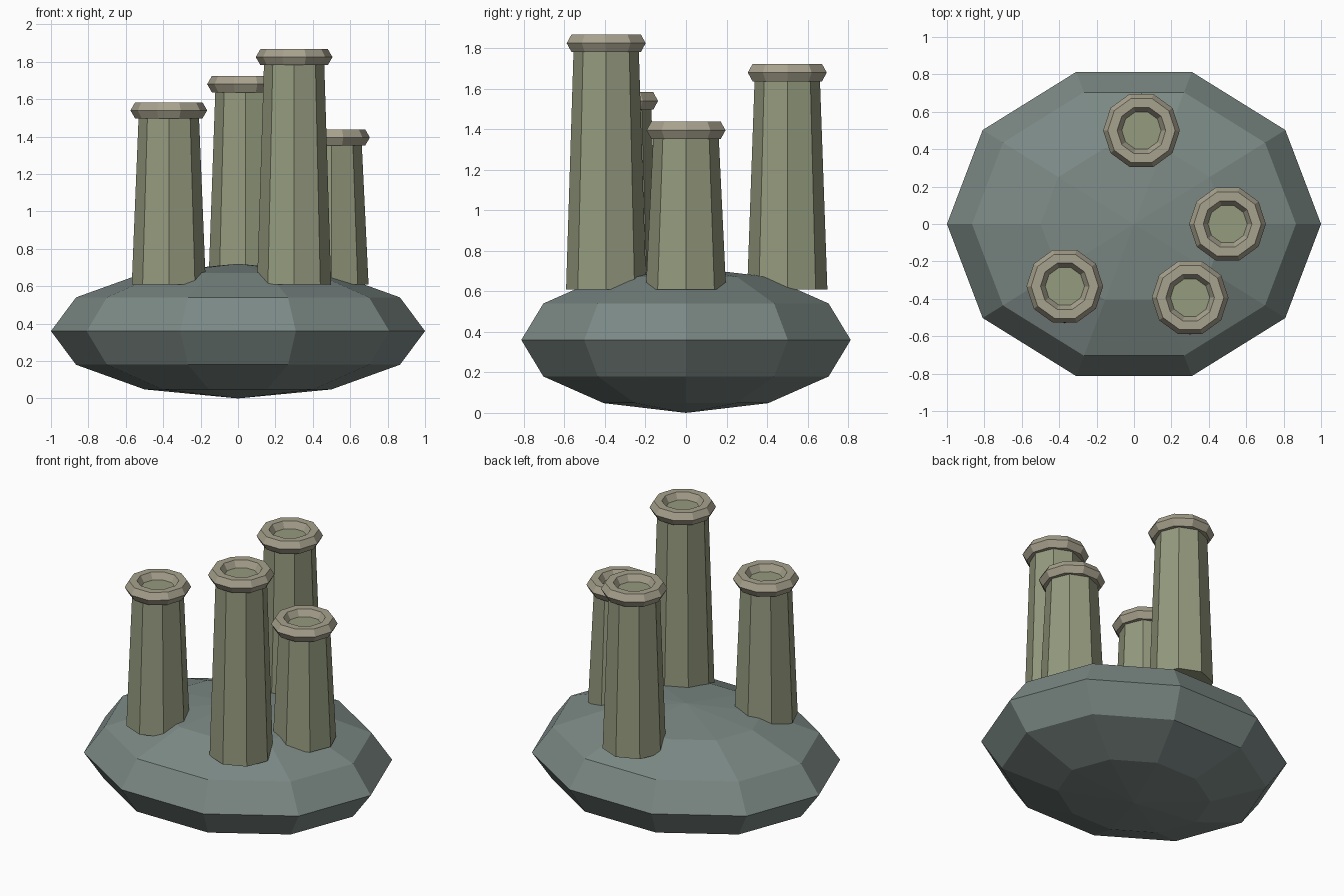
import bpy
from math import sin, cos, pi

if "Cube" in bpy.data.objects:
    bpy.data.objects.remove(bpy.data.objects["Cube"])


def material(name, color):
    m = bpy.data.materials.new(name)
    m.diffuse_color = (*color, 1)
    m.use_nodes = True
    m.node_tree.nodes["Principled BSDF"].inputs["Base Color"].default_value = m.diffuse_color
    return m


STONE = material("dark_stone", (0.20, 0.25, 0.235))
TUBE = material("olive_tube", (0.30, 0.325, 0.21))
RIM = material("pale_rim", (0.39, 0.36, 0.27))


def finish(name, verts, faces, mat, loc):
    me = bpy.data.meshes.new(name)
    me.from_pydata(verts, [], faces)
    me.materials.append(mat)
    ob = bpy.data.objects.new(name, me)
    ob.location = loc
    bpy.context.collection.objects.link(ob)
    return ob


def lathe(name, profile, n, mat, loc, closed=False):
    """Revolve (radius, z) points listed bottom to top; a closed loop gives a ring."""
    k = len(profile)
    verts = [(r * cos(2 * pi * i / n), r * sin(2 * pi * i / n), z)
             for r, z in profile for i in range(n)]
    faces = [(j * n + i, j * n + (i + 1) % n,
              (j + 1) % k * n + (i + 1) % n, (j + 1) % k * n + i)
             for j in range(k if closed else k - 1) for i in range(n)]
    if not closed:
        faces += [tuple(reversed(range(n))), tuple(range((k - 1) * n, k * n))]
    return finish(name, verts, faces, mat, loc)


# rock base: flattened faceted sphere
bpy.ops.mesh.primitive_uv_sphere_add(segments=10, ring_count=6, radius=1)
base = bpy.context.object
base.name = "rock_base"
base.data.materials.append(STONE)
for v in base.data.vertices:
    v.co.x, v.co.y, v.co.z = v.co.x, v.co.y * 0.855, v.co.z * 0.36
# ensure a ring corner lies on the x axis
if max(v.co.x for v in base.data.vertices) < 0.99:
    for v in base.data.vertices:
        x, y = v.co.x, v.co.y / 0.855
        v.co.x, v.co.y = y, -x * 0.855
base.location = (0, 0, 0.36)

# tapered tubes with a faceted ring around each mouth
BOTTOM = 0.61
for i, (x, y, top) in enumerate([(0.5, 0.0, 1.395), (0.04, 0.5, 1.68),
                                 (-0.37, -0.333, 1.54), (0.3, -0.394, 1.825)], 1):
    lathe(f"tube_{i}", [(0.198, 0), (0.16, top - BOTTOM)], 8, TUBE, (x, y, BOTTOM))
    ring = [(0.155 + 0.05 * cos(a * pi / 3), 0.05 * sin(a * pi / 3)) for a in range(6)]
    lathe(f"tube_rim_{i}", ring, 10, RIM, (x, y, top), closed=True)
